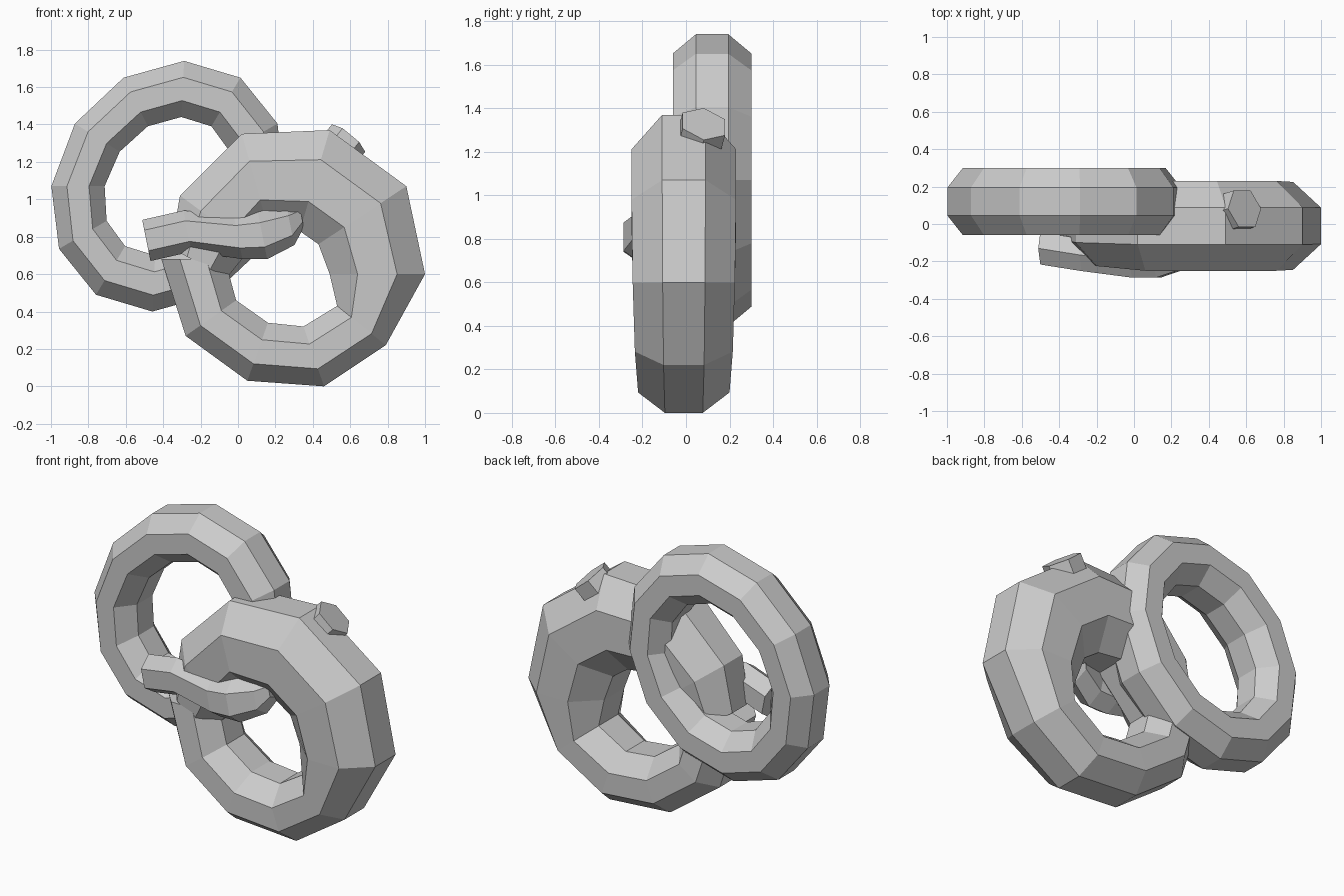
import bpy, bmesh, math
from mathutils import Vector

cube = bpy.data.objects.get("Cube")
if cube:
    bpy.data.objects.remove(cube)

GREY = (0.6, 0.6, 0.6, 1)
metal = bpy.data.materials.new("plain grey")
metal.use_nodes = True
metal.diffuse_color = GREY
metal.node_tree.nodes["Principled BSDF"].inputs["Base Color"].default_value = GREY


def loft(name, sections, closed=False):
    """Skin a list of point loops, capping the ends unless closed."""
    bm = bmesh.new()
    loops = [[bm.verts.new(p) for p in s] for s in sections]
    pairs = list(zip(loops, loops[1:]))
    if closed:
        pairs.append((loops[-1], loops[0]))
    else:
        bm.faces.new(loops[0])
        bm.faces.new(loops[-1])
    for a, b in pairs:
        n = len(a)
        for i in range(n):
            j = (i + 1) % n
            bm.faces.new((a[i], a[j], b[j], b[i]))
    bmesh.ops.recalc_face_normals(bm, faces=bm.faces)
    mesh = bpy.data.meshes.new(name)
    bm.to_mesh(mesh)
    bm.free()
    mesh.materials.append(metal)
    obj = bpy.data.objects.new(name, mesh)
    bpy.context.collection.objects.link(obj)
    return obj


def octagon(outer, inner, half_width, y):
    """Flat-sided octagon spanning an outer and an inner (x, z) point."""
    o, i = Vector((outer[0], 0, outer[1])), Vector((inner[0], 0, inner[1]))
    mid, arm = (o + i) / 2, (o - i) / 2
    edge = math.cos(math.pi / 8)
    pts = []
    for k in range(8):
        t = (k + 0.5) * math.pi / 4
        pts.append(mid + arm * (math.cos(t) / edge)
                   + Vector((0, y + half_width * math.sin(t) / edge, 0)))
    return pts


# Link ring: a slightly sheared oval of twelve segments
ring = []
for k in range(12):
    t = k * math.pi / 6
    c, s = math.cos(t), math.sin(t)
    outer = (-0.373 + 0.085 * c + 0.625 * s, 1.07 + 0.67 * c)
    inner = (-0.373 + 0.07 * c + 0.34 * s, 1.07 + 0.37 * c)
    ring.append(octagon(outer, inner, 0.18, 0.12))
loft("link_ring", ring, closed=True)

# Clasp body: tapered hook, (outer, inner, half width) from upper to lower tip
hook = [
    ((-0.36, 0.74), (-0.06, 0.58), 0.19),
    ((-0.31, 1.02), (0.07, 0.74), 0.215),
    ((0.02, 1.35), (0.16, 0.85), 0.24),
    ((0.49, 1.37), (0.33, 0.83), 0.24),
    ((0.90, 1.07), (0.43, 0.76), 0.24),
    ((1.00, 0.60), (0.49, 0.60), 0.235),
    ((0.79, 0.22), (0.53, 0.43), 0.225),
    ((0.46, 0.00), (0.35, 0.32), 0.21),
    ((0.05, 0.03), (0.16, 0.34), 0.21),
    ((-0.28, 0.27), (-0.01, 0.46), 0.205),
    ((-0.41, 0.68), (-0.07, 0.68), 0.19),
]
loft("clasp_body", [octagon(o, i, w, -0.01) for o, i, w in hook])

# Gate lever: hexagonal bar bowed toward the front, (x, y, z, height radius)
bar = [
    (-0.49, -0.13, 0.78, 0.11),
    (-0.27, -0.165, 0.83, 0.11),
    (0.00, -0.20, 0.80, 0.12),
    (0.13, -0.20, 0.81, 0.13),
    (0.28, -0.15, 0.86, 0.105),
    (0.34, -0.10, 0.91, 0.06),
]
loft("gate_lever", [
    [Vector((x - 0.2 * r * math.cos(t), y + 0.1 * math.sin(t), z + r * math.cos(t)))
     for t in (k * math.pi / 3 for k in range(6))]
    for x, y, z, r in bar])

# Thumb knob: short hexagonal stud on the upper shoulder
axis = Vector((0.62, 0.2, 0.75)).normalized()
side = axis.cross(Vector((0, 1, 0))).normalized()
across = axis.cross(side)
base = Vector((0.585, 0.08, 1.32))
loft("thumb_knob", [
    [base + axis * h + (side * math.cos(t) + across * math.sin(t)) * 0.115
     for t in (k * math.pi / 3 for k in range(6))]
    for h in (-0.1, 0.01)])
